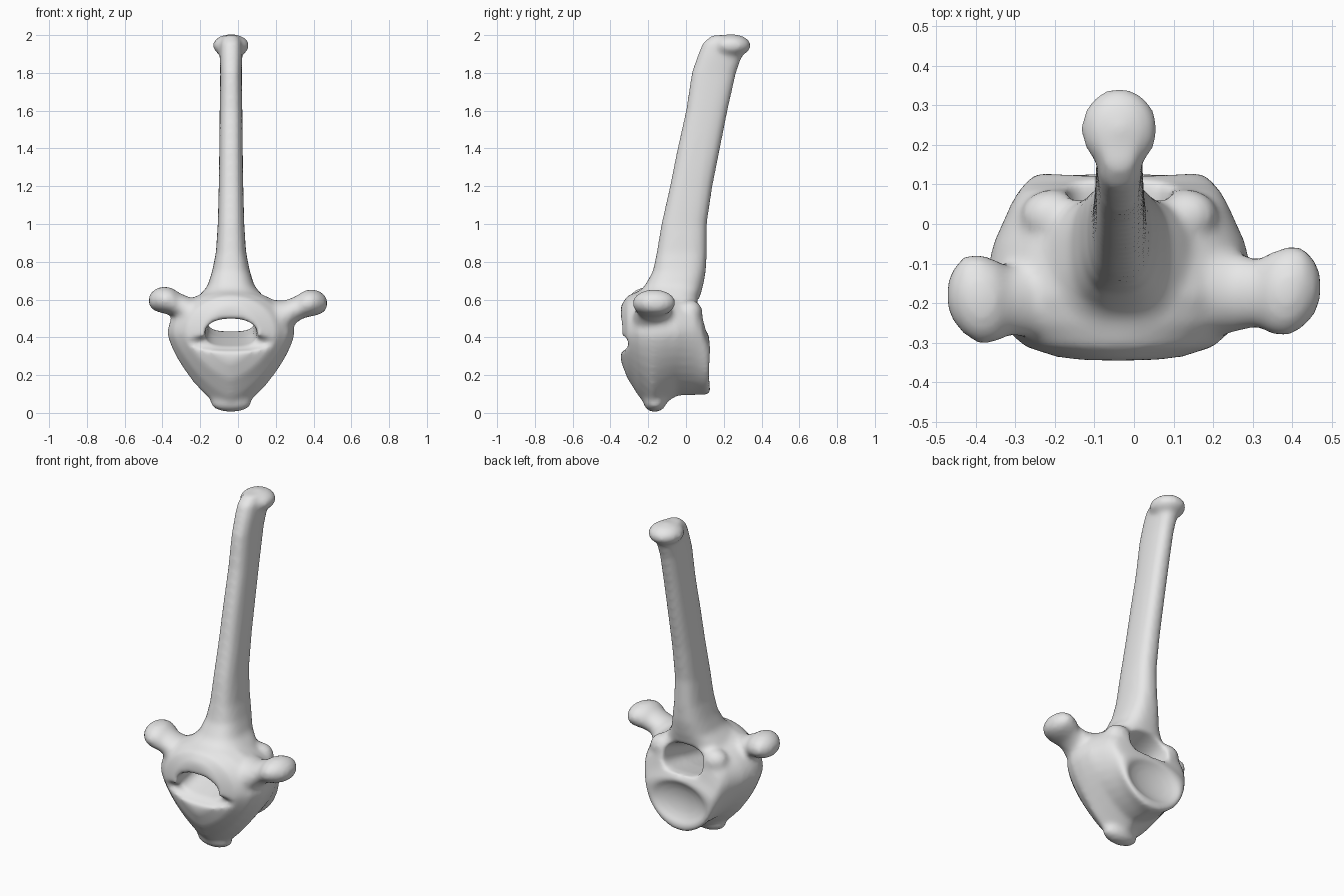
import bpy, bmesh, math
from mathutils import Vector

old = bpy.data.objects.get("Cube")
if old:
    bpy.data.objects.remove(old, do_unlink=True)

CX = -0.037  # the bone's own midline


def add_loft(bm, rings):
    """Skin a closed shell over rings of points."""
    loops = [[bm.verts.new(p) for p in ring] for ring in rings]
    n = len(loops[0])
    for a, b in zip(loops, loops[1:]):
        for i in range(n):
            j = (i + 1) % n
            bm.faces.new((a[i], a[j], b[j], b[i]))
    bm.faces.new(loops[0][::-1])
    bm.faces.new(loops[-1])


def oval(center, u, v, p_top=2.0, p_low=2.0, low=1.0, n=40):
    """Superellipse ring; the half towards -v has its own depth and power."""
    c, u, v = Vector(center), Vector(u), Vector(v)
    pts = []
    for i in range(n):
        t = 2 * math.pi * i / n
        co, si = math.cos(t), math.sin(t)
        e = 2 / (p_top if si >= 0 else p_low)
        a = math.copysign(abs(co) ** e, co)
        b = math.copysign(abs(si) ** e, si) * (1 if si >= 0 else low)
        pts.append(c + u * a + v * b)
    return pts


def add_ball(bm, center, radii):
    made = bmesh.ops.create_uvsphere(bm, u_segments=32, v_segments=18, radius=1)
    for v in made["verts"]:
        v.co = Vector(center) + Vector(a * r for a, r in zip(v.co, radii))


def make_object(name, bm):
    bmesh.ops.recalc_face_normals(bm, faces=bm.faces)
    mesh = bpy.data.meshes.new(name)
    bm.to_mesh(mesh)
    bm.free()
    ob = bpy.data.objects.new(name, mesh)
    bpy.context.collection.objects.link(ob)
    return ob


bm = bmesh.new()

# Body and arch: shield-shaped sections, rounder towards the back
# (y, half width, bottom, widest height, top, lower power)
body = [(-.345, .13, .27, .42, .57, 1.5), (-.31, .24, .18, .42, .62, 1.45),
        (-.25, .305, .085, .42, .645, 1.4), (-.18, .335, 0, .42, .66, 1.38),
        (-.12, .335, .04, .42, .65, 1.4), (-.05, .32, .09, .42, .635, 1.5),
        (.05, .275, .095, .42, .62, 1.7), (.085, .255, .095, .4, .55, 1.8),
        (.105, .24, .095, .36, .45, 1.9), (.128, .21, .1, .32, .39, 1.9)]
add_loft(bm, [oval((CX, y, m), (w, 0, 0), (0, 0, t - m), 2, p, (m - b) / (t - m))
              for y, w, b, m, t, p in body])
add_ball(bm, (CX, -.165, .055), (.11, .06, .05))  # blunt lower tip

# Spine: tall flattened blade leaning back
# (z, half width, front y, back y)
spine = [(.55, .22, -.3, .06), (.62, .17, -.27, .075), (.67, .125, -.22, .09),
         (.75, .1, -.175, .105), (.85, .08, -.155, .11), (1, .07, -.13, .11),
         (1.2, .065, -.085, .14), (1.4, .062, -.045, .18), (1.6, .06, 0, .22),
         (1.8, .057, .03, .265), (1.9, .06, .065, .3), (1.96, .058, .09, .31),
         (2, .04, .14, .27)]
add_loft(bm, [oval((CX, (a + b) / 2, z), (w, 0, 0), (0, (b - a) / 2, 0), 2.6, 2.6)
              for z, w, a, b in spine])
add_ball(bm, (CX, .24, 1.945), (.097, .104, .06))

# Side processes: necks swelling into knobs
# (distance from x = 0, y, z, y radius, z radius)
arm = [(.15, -.15, .48, .14, .12), (.25, -.17, .505, .105, .09),
       (.31, -.175, .55, .085, .07), (.35, -.175, .575, .105, .072),
       (.39, -.17, .583, .115, .072), (.43, -.16, .583, .1, .063),
       (.46, -.16, .58, .065, .042), (.472, -.16, .58, .03, .02)]
for side, dy, dz in ((1, 0, 0), (-1, -.02, .015)):
    add_loft(bm, [oval((side * x, y + dy, z + dz), (0, ry, 0), (0, 0, rz))
                  for x, y, z, ry, rz in arm])

# Low joint swellings at the back of the arch
for side in (1, -1):
    add_ball(bm, (CX + side * .17, .02, .53), (.08, .068, .07))

bone = make_object("vertebra", bm)

# Cutter for the canal running through the arch
cut = bmesh.new()
canal = [(-.5, .405, .145, .085), (-.3, .425, .138, .075),
         (-.1, .47, .128, .07), (.06, .515, .13, .085), (.3, .54, .14, .1)]
add_loft(cut, [oval((CX, y, z), (w, 0, 0), (0, 0, h), 2.2, 3.2)
               for y, z, w, h in canal])
canal_cutter = make_object("canal_cutter", cut)

# Cutters for the shallow rear joint face and the groove across the front
dish = bmesh.new()
add_ball(dish, (CX, .17, .27), (.22, .085, .15))
dish_cutter = make_object("dish_cutter", dish)
groove = bmesh.new()
add_ball(groove, (CX, -.36, .37), (.32, .075, .045))
groove_cutter = make_object("groove_cutter", groove)
cutters = (canal_cutter, dish_cutter, groove_cutter)


def remesh(name):
    m = bone.modifiers.new(name, 'REMESH')
    m.mode = 'VOXEL'
    m.voxel_size = 0.012


# Fuse the parts, hollow them, then soften the joins
remesh("fuse")
for cutter in cutters:
    cutter.hide_render = True
    mod = bone.modifiers.new("hollow", 'BOOLEAN')
    mod.operation = 'DIFFERENCE'
    mod.solver = 'EXACT'
    mod.object = cutter
remesh("even_out")
soft = bone.modifiers.new("soften", 'SMOOTH')
soft.factor = 0.5
soft.iterations = 10

bpy.context.view_layer.update()
graph = bpy.context.evaluated_depsgraph_get()
final = bpy.data.meshes.new_from_object(bone.evaluated_get(graph))
bone.modifiers.clear()
bone.data = final
for cutter in cutters:
    bpy.data.objects.remove(cutter, do_unlink=True)
for p in final.polygons:
    p.use_smooth = True

# Plain grey bone
mat = bpy.data.materials.new("bone_grey")
mat.use_nodes = True
grey = (0.8, 0.8, 0.8, 1)
mat.diffuse_color = grey
mat.node_tree.nodes["Principled BSDF"].inputs["Base Color"].default_value = grey
final.materials.clear()
final.materials.append(mat)
